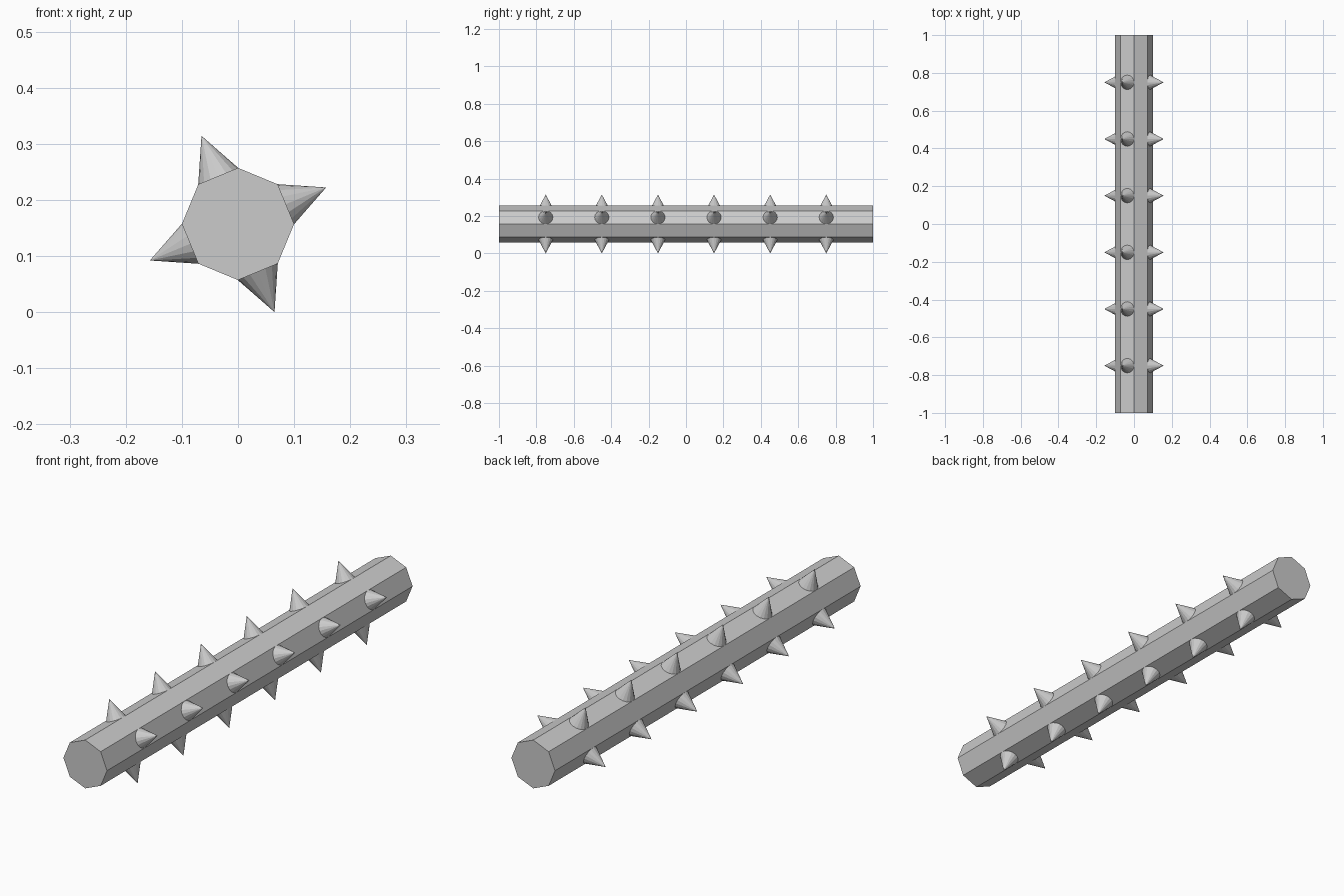
import bpy
import math
from mathutils import Matrix

cube = bpy.data.objects.get("Cube")
if cube:
    bpy.data.objects.remove(cube, do_unlink=True)

SHAFT_RADIUS = 0.1
SIDES = 8
TIP_DISTANCE = 0.17
APOTHEM = SHAFT_RADIUS * math.cos(math.pi / SIDES)
CENTRE_Z = TIP_DISTANCE * math.cos(math.pi / SIDES)

grey = bpy.data.materials.new("light_grey")
grey.use_nodes = True
colour = (0.6, 0.6, 0.6, 1)
grey.diffuse_color = colour
grey.node_tree.nodes["Principled BSDF"].inputs["Base Color"].default_value = colour

# Octagonal shaft lying along y
bpy.ops.mesh.primitive_cylinder_add(vertices=SIDES, radius=SHAFT_RADIUS, depth=2)
shaft = bpy.context.object
shaft.name = "shaft"
shaft.data.transform(Matrix.Rotation(math.pi / 2, 4, 'X') @ Matrix.Rotation(math.pi / 2, 4, 'Z'))
shaft.location.z = CENTRE_Z
shaft.data.materials.append(grey)

# One spike shape, shared by all spikes, pointing away from the shaft axis
bpy.ops.mesh.primitive_cone_add(vertices=16, radius1=0.0385, depth=TIP_DISTANCE - APOTHEM)
spike = bpy.context.object
spike_mesh = spike.data
bpy.data.objects.remove(spike)
spike_mesh.transform(Matrix.Translation((0, 0, (TIP_DISTANCE + APOTHEM) / 2)))
spike_mesh.materials.append(grey)

# Four rows of six spikes on alternate faces
for row in range(4):
    angle = -math.pi / SIDES + row * math.pi / 2
    for step in range(6):
        obj = bpy.data.objects.new(f"spike_{row + 1}_{step + 1}", spike_mesh)
        obj.location = (0, -0.75 + step * 0.3, CENTRE_Z)
        obj.rotation_euler.y = angle
        bpy.context.collection.objects.link(obj)
